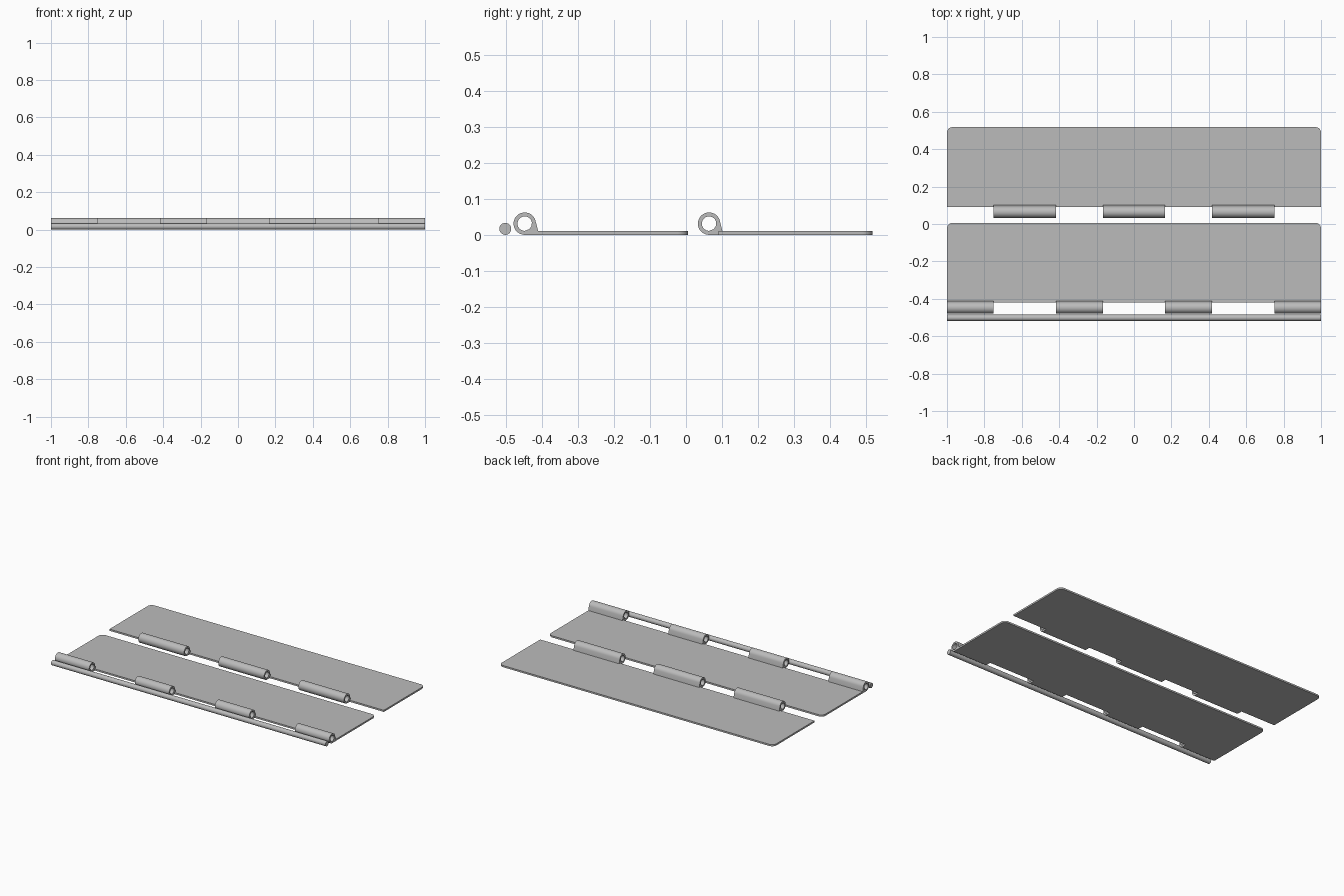
import bpy, bmesh, math

if "Cube" in bpy.data.objects:
    bpy.data.objects.remove(bpy.data.objects["Cube"])

steel = bpy.data.materials.new("grey_steel")
steel.diffuse_color = (0.5, 0.5, 0.5, 1)
steel.use_nodes = True
steel.node_tree.nodes["Principled BSDF"].inputs["Base Color"].default_value = steel.diffuse_color

THICK = 0.011           # leaf thickness
R_OUT, R_IN = 0.031, 0.02   # knuckle outer and bore radius


def finish(name, bm, angle=30):
    bmesh.ops.recalc_face_normals(bm, faces=bm.faces)
    mesh = bpy.data.meshes.new(name)
    bm.to_mesh(mesh)
    bm.free()
    ob = bpy.data.objects.new(name, mesh)
    bpy.context.collection.objects.link(ob)
    mesh.materials.append(steel)
    bpy.ops.object.select_all(action='DESELECT')
    ob.select_set(True)
    bpy.context.view_layer.objects.active = ob
    bpy.ops.object.shade_smooth_by_angle(angle=math.radians(angle))
    return ob


def arc(cx, cy, r, a0, a1, n):
    return [(cx + r * math.cos(math.radians(a0 + (a1 - a0) * i / n)),
             cy + r * math.sin(math.radians(a0 + (a1 - a0) * i / n))) for i in range(n + 1)]


# Flat leaf with two rounded corners on the back edge
def leaf(name, y0, y1, r=0.03):
    pts = [(-1, y0), (1, y0)]
    pts += arc(1 - r, y1 - r, r, 0, 90, 8) + arc(-1 + r, y1 - r, r, 90, 180, 8)
    bm = bmesh.new()
    face = bm.faces.new([bm.verts.new((x, y, 0)) for x, y in pts])
    ext = bmesh.ops.extrude_face_region(bm, geom=[face])
    for v in ext["geom"]:
        if isinstance(v, bmesh.types.BMVert):
            v.co.z = THICK
    finish(name, bm)


# Hollow barrel with a flat-bottomed tail that joins the leaf
def knuckle(name, yc, x0, x1):
    n = 48
    tail = [(0.037, 0.0), (0.037, THICK)]
    outer = arc(0, R_OUT, R_OUT, 10, 270, n - 3) + tail
    inner = arc(0, R_OUT, R_IN, 10, 270, n - 3)
    inner += arc(0, R_OUT, R_IN, 310, 340, 1)
    bm = bmesh.new()
    rings = [[bm.verts.new((x, yc + y, z)) for y, z in loop]
             for loop, x in ((outer, x0), (outer, x1), (inner, x1), (inner, x0))]
    for k in range(4):
        a, b = rings[k], rings[(k + 1) % 4]
        for i in range(n):
            j = (i + 1) % n
            bm.faces.new((a[i], a[j], b[j], b[i]))
    finish(name, bm, 35)


# Two hinge leaves with interlocking knuckles
leaf("front_leaf", -0.421, 0.006)
leaf("back_leaf", 0.09, 0.518)
for i, (a, b) in enumerate(((-1, -0.75), (-0.417, -0.167), (0.167, 0.417), (0.75, 1))):
    knuckle(f"front_knuckle_{i + 1}", -0.4475, a, b)
for i, (a, b) in enumerate(((-0.75, -0.417), (-0.167, 0.167), (0.417, 0.75))):
    knuckle(f"back_knuckle_{i + 1}", 0.064, a, b)

# Loose hinge pin lying in front
bm = bmesh.new()
bmesh.ops.create_cone(bm, cap_ends=True, segments=48, radius1=0.0165, radius2=0.0165, depth=2)
for v in bm.verts:
    v.co = (v.co.z, v.co.x - 0.5015, v.co.y + 0.0165)
finish("hinge_pin", bm)
